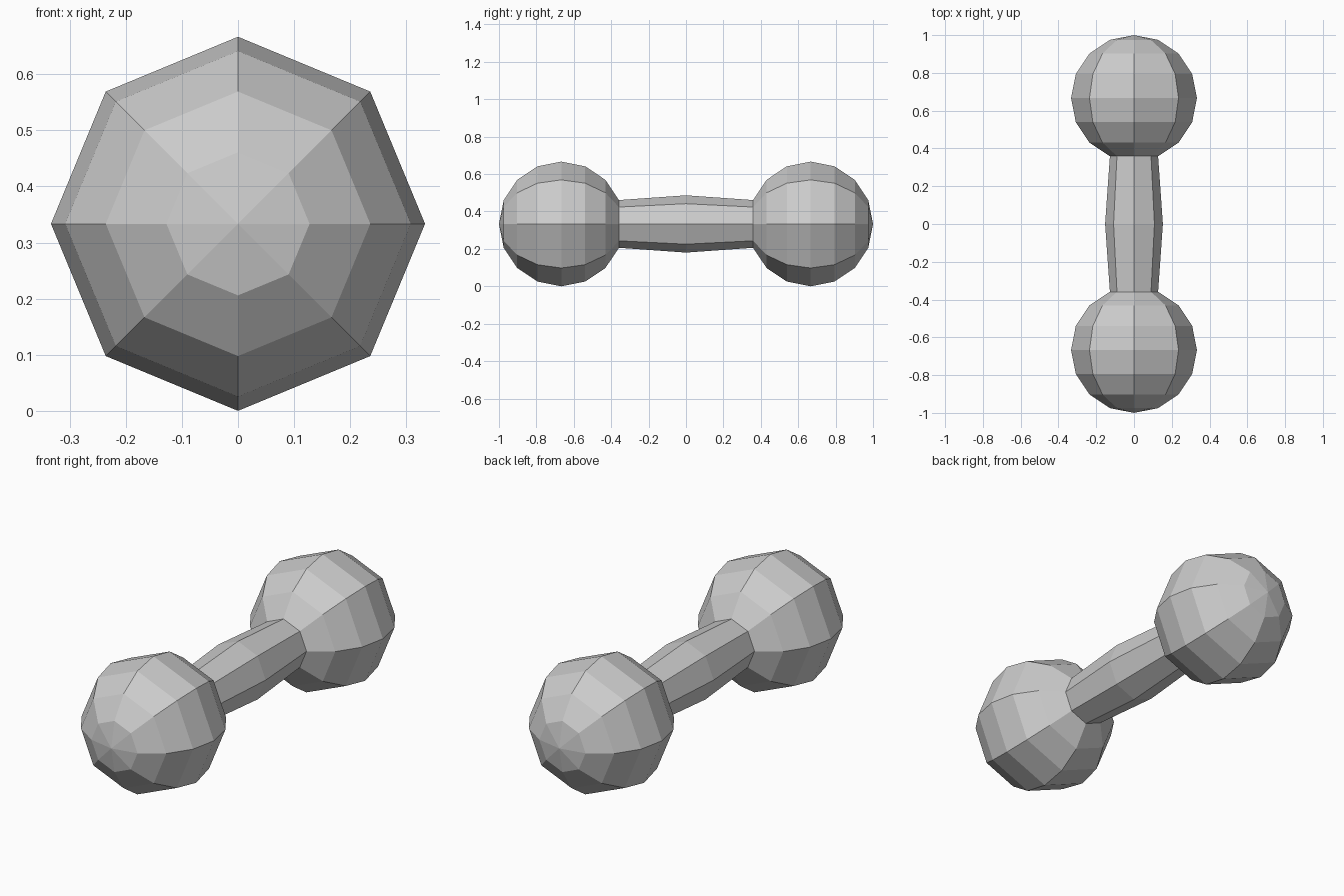
import bpy, bmesh
from math import pi, sin, cos
from mathutils import Matrix, Vector

if "Cube" in bpy.data.objects:
    bpy.data.objects.remove(bpy.data.objects["Cube"])

SIDES = 8
R = 1 / 3                       # ball radius
BALL_Y = 2 / 3                  # ball centre distance
NECK_R = R * sin(pi / 8)        # ring where handle meets ball
NECK_Y = BALL_Y - R * cos(pi / 8)
MID_R = 0.153                   # handle bulge


def finish(bm, name):
    bmesh.ops.recalc_face_normals(bm, faces=bm.faces)
    mesh = bpy.data.meshes.new(name)
    bm.to_mesh(mesh)
    bm.free()
    obj = bpy.data.objects.new(name, mesh)
    obj.location.z = R
    bpy.context.collection.objects.link(obj)
    return obj


# Faceted end balls, open where the handle joins
for name, side in (("front_ball", -1), ("back_ball", 1)):
    bm = bmesh.new()
    bmesh.ops.create_uvsphere(bm, u_segments=SIDES, v_segments=8, radius=R)
    bm.transform(Matrix.Translation((0, side * BALL_Y, 0)) @ Matrix.Rotation(pi / 2, 4, 'X'))
    inner_pole = min(bm.verts, key=lambda v: abs(v.co.y))
    bmesh.ops.delete(bm, geom=[inner_pole], context='VERTS')
    finish(bm, name)

# Octagonal handle, thickest in the middle
bm = bmesh.new()
rings = []
for y, r in ((-NECK_Y, NECK_R), (0, MID_R), (NECK_Y, NECK_R)):
    angles = [2 * pi * i / SIDES for i in range(SIDES)]
    rings.append([bm.verts.new((r * cos(a), y, r * sin(a))) for a in angles])
for a, b in zip(rings, rings[1:]):
    for i in range(SIDES):
        j = (i + 1) % SIDES
        bm.faces.new((a[i], a[j], b[j], b[i]))
bmesh.ops.recalc_face_normals(bm, faces=bm.faces)
# Make sure the open tube faces outward
bm.normal_update()
face = bm.faces[:][0]
c = face.calc_center_median()
flip = face.normal.dot(Vector((c.x, 0, c.z))) < 0
handle = finish(bm, "handle")
if flip:
    handle.data.flip_normals()
